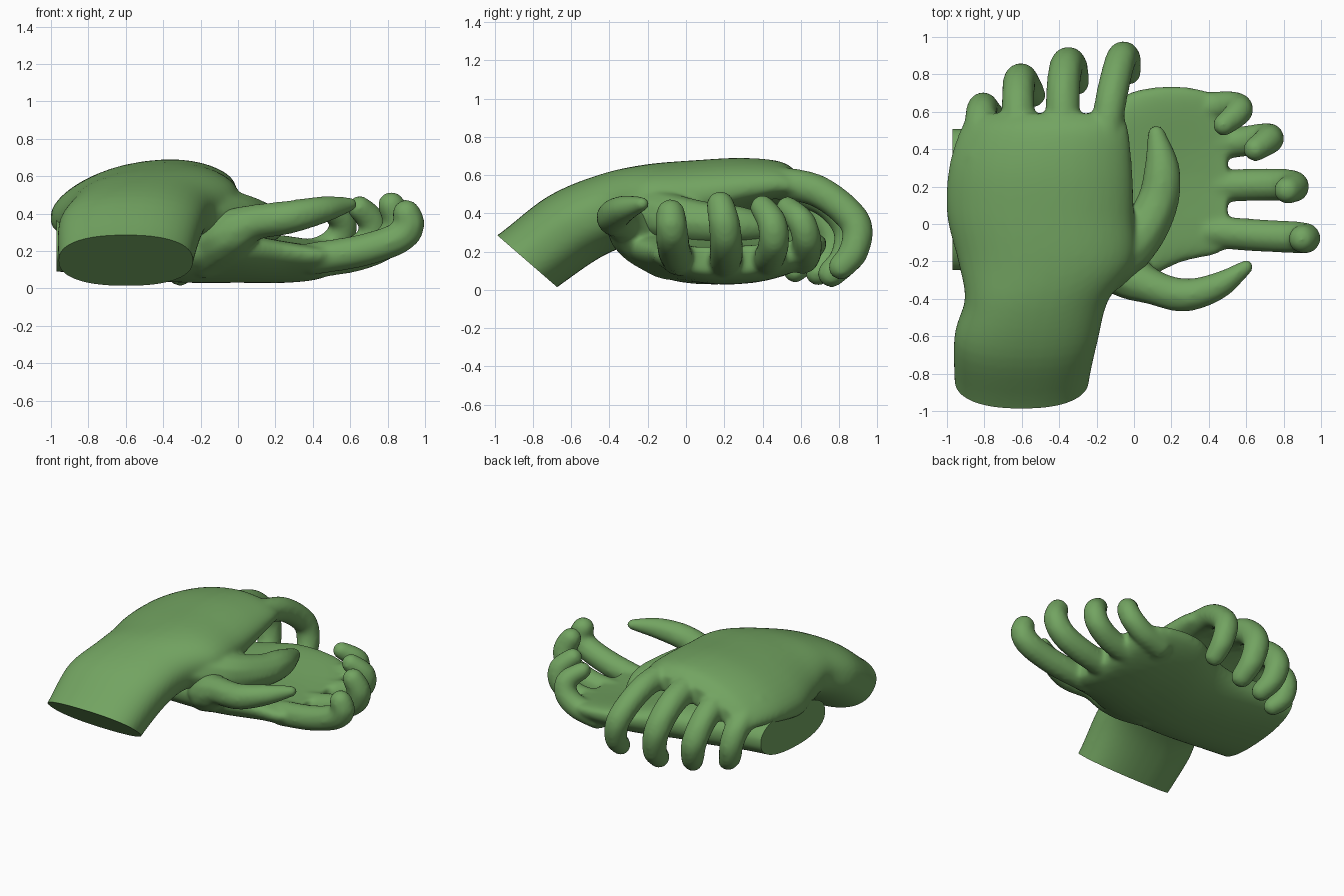
import bpy, bmesh, math
from mathutils import Vector, Matrix

if "Cube" in bpy.data.objects:
    bpy.data.objects.remove(bpy.data.objects["Cube"])

skin = bpy.data.materials.new("green_skin")
skin.diffuse_color = (0.17, 0.37, 0.12, 1)
skin.use_nodes = True
skin.node_tree.nodes["Principled BSDF"].inputs["Base Color"].default_value = skin.diffuse_color


def spline(rows, steps):
    """Catmull-Rom interpolation through rows of equal length."""
    out = []
    for i in range(len(rows) - 1):
        a, b = rows[max(i - 1, 0)], rows[i]
        c, d = rows[i + 1], rows[min(i + 2, len(rows) - 1)]
        for s in range(steps):
            t = s / steps
            out.append([0.5 * (2 * q + (r - p) * t + (2 * p - 5 * q + 4 * r - w) * t * t
                        + (3 * q - p - 3 * r + w) * t ** 3) for p, q, r, w in zip(a, b, c, d)])
    out.append(list(rows[-1]))
    return out


def add_palm(bm, rings, u_axis, n=40):
    """Loft of rings: centre xyz, half width, width tilt in z, thickness (y, z), bow."""
    loops = []
    for x, y, z, w, tilt, vy, vz, bow in spline(rings, 5):
        u, v = u_axis * w + Vector((0, 0, tilt)), Vector((0, vy, vz))
        loop = []
        for k in range(n):
            a = 2 * math.pi * k / n
            ca, sa = math.cos(a), math.sin(a)
            ca = math.copysign(abs(ca) ** 0.85, ca)
            sa = math.copysign(abs(sa) ** 0.85, sa)
            p = Vector((x, y, z)) + u * ca + v * sa
            p.z -= bow * ca * ca
            loop.append(bm.verts.new(p))
        loops.append(loop)
    for a, b in zip(loops, loops[1:]):
        for k in range(n):
            bm.faces.new((a[k], a[(k + 1) % n], b[(k + 1) % n], b[k]))
    bm.faces.new(loops[0])
    bm.faces.new(loops[-1])


def add_finger(bm, points):
    """Chain of overlapping balls (x, y, z, radius), fused by the remesh."""
    for x, y, z, r in spline(points, 9):
        bmesh.ops.create_icosphere(bm, subdivisions=2, radius=r,
                                   matrix=Matrix.Translation((x, y, z)))


def build_hand(name, rings, u_axis, fingers, cut_co, cut_no):
    bm = bmesh.new()
    add_palm(bm, rings, u_axis)
    for f in fingers:
        add_finger(bm, f)
    bmesh.ops.recalc_face_normals(bm, faces=bm.faces[:])
    me = bpy.data.meshes.new(name)
    bm.to_mesh(me)
    bm.free()
    ob = bpy.data.objects.new(name, me)
    bpy.context.collection.objects.link(ob)
    me.materials.append(skin)
    # fuse palm and fingers into one smooth skin
    rm = ob.modifiers.new("fuse", 'REMESH')
    rm.mode = 'VOXEL'
    rm.voxel_size = 0.014
    sm = ob.modifiers.new("soften", 'SMOOTH')
    sm.factor, sm.iterations = 0.5, 12
    bpy.ops.object.select_all(action='DESELECT')
    bpy.context.view_layer.objects.active = ob
    ob.select_set(True)
    for m in ("fuse", "soften"):
        bpy.ops.object.modifier_apply(modifier=m)
    # flat cut at the wrist
    bm = bmesh.new()
    bm.from_mesh(ob.data)
    bmesh.ops.bisect_plane(bm, geom=bm.verts[:] + bm.edges[:] + bm.faces[:],
                           plane_co=cut_co, plane_no=cut_no, clear_outer=True)
    bmesh.ops.holes_fill(bm, edges=[e for e in bm.edges if e.is_boundary], sides=0)
    bmesh.ops.recalc_face_normals(bm, faces=bm.faces[:])
    bm.to_mesh(ob.data)
    bm.free()
    bpy.ops.object.shade_smooth_by_angle(angle=math.radians(40))


# upper hand: palm down, pointing to the back
upper_rings = [
    (-.60, -1.0, .03, .35, 0, -.13, .155, 0),
    (-.60, -.83, .15, .36, 0, -.13, .155, 0),
    (-.575, -.60, .32, .385, 0, -.12, .17, 0),
    (-.52, -.40, .41, .385, .01, -.06, .19, .01),
    (-.47, -.20, .46, .47, .04, -.02, .19, .04),
    (-.50, .05, .49, .50, .06, 0, .18, .06),
    (-.50, .30, .54, .49, .07, 0, .14, .08),
    (-.48, .50, .55, .45, .08, 0, .105, .08),
    (-.47, .59, .52, .41, .08, 0, .07, .08)]
upper_fingers = [
    # index, middle, ring, little
    [(-.16, .42, .565, .09), (-.12, .68, .52, .088), (-.07, .88, .36, .085),
     (-.04, .88, .21, .08), (-.03, .81, .12, .07)],
    [(-.38, .42, .56, .10), (-.38, .70, .49, .095), (-.36, .85, .34, .092),
     (-.33, .84, .18, .085), (-.31, .76, .085, .075)],
    [(-.61, .40, .52, .10), (-.62, .65, .43, .092), (-.61, .77, .29, .09),
     (-.58, .75, .16, .082), (-.54, .69, .09, .07)],
    [(-.83, .34, .45, .10), (-.82, .54, .38, .09), (-.81, .62, .27, .085),
     (-.79, .61, .16, .078), (-.74, .57, .10, .065)],
    # thumb
    [(-.20, -.25, .42, .15), (.00, -.10, .38, .135), (.12, .10, .35, .115),
     (.15, .28, .34, .10), (.12, .48, .32, .05)]]
build_hand("upper_hand", upper_rings, Vector((1, 0, 0)), upper_fingers,
           (-.6, -.83, .15), (0, -.65, -.75))

# lower hand: palm up, pointing to the right
lower_rings = [
    (-1.08, .13, .25, .38, .02, 0, .15, 0),
    (-.80, .13, .23, .38, .02, 0, .15, 0),
    (-.50, .13, .20, .39, .01, 0, .155, -.01),
    (-.25, .15, .18, .43, .01, 0, .15, -.04),
    (0, .20, .16, .51, .01, 0, .13, -.08),
    (.25, .265, .14, .47, .02, 0, .11, -.08),
    (.43, .265, .14, .43, .02, 0, .09, -.06),
    (.50, .26, .16, .38, .02, 0, .07, -.05)]
lower_fingers = [
    # index, middle, ring, little
    [(.40, -.04, .16, .09), (.65, -.06, .20, .09), (.85, -.07, .265, .088),
     (.915, -.075, .335, .085), (.90, -.08, .40, .078)],
    [(.40, .20, .14, .09), (.64, .21, .18, .09), (.80, .21, .25, .088),
     (.855, .20, .35, .085), (.82, .18, .445, .075)],
    [(.38, .42, .15, .09), (.57, .44, .18, .085), (.70, .46, .25, .083),
     (.72, .45, .35, .08), (.65, .40, .43, .068)],
    [(.30, .61, .17, .09), (.44, .63, .20, .082), (.54, .63, .27, .08),
     (.56, .60, .36, .075), (.48, .53, .43, .062)],
    # thumb
    [(-.18, -.10, .20, .15), (-.06, -.25, .28, .14), (.08, -.33, .35, .10),
     (.27, -.38, .38, .092), (.45, -.33, .42, .075), (.60, -.23, .45, .04)]]
build_hand("lower_hand", lower_rings, Vector((0, 1, 0)), lower_fingers,
           (-.97, .13, .25), (-1, 0, 0))
